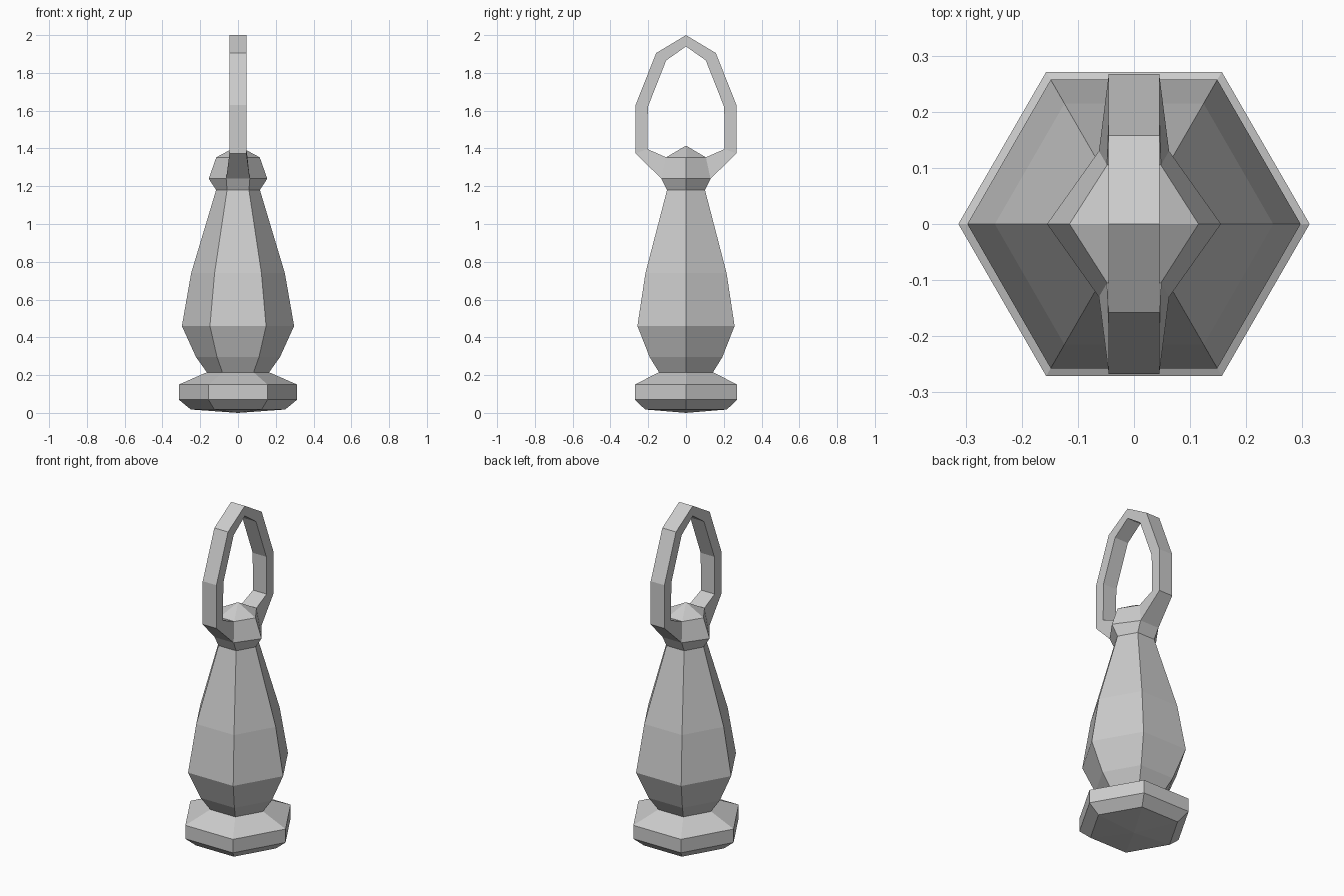
import bpy, bmesh, math

if "Cube" in bpy.data.objects:
    bpy.data.objects.remove(bpy.data.objects["Cube"])


def finish(bm, name):
    bmesh.ops.remove_doubles(bm, verts=bm.verts, dist=1e-5)
    bmesh.ops.recalc_face_normals(bm, faces=bm.faces)
    mesh = bpy.data.meshes.new(name)
    bm.to_mesh(mesh)
    bm.free()
    obj = bpy.data.objects.new(name, mesh)
    bpy.context.collection.objects.link(obj)
    return obj


def bridge(bm, a, b):
    n = len(a)
    for i in range(n):
        bm.faces.new((a[i], a[(i + 1) % n], b[(i + 1) % n], b[i]))


def hex_ring(bm, r, z, sx=None, sy=None):
    # corners on the x axis; the other four may be squeezed
    sx = r / 2 if sx is None else sx
    sy = r * math.sqrt(0.75) if sy is None else sy
    pts = [(r, 0), (sx, sy), (-sx, sy), (-r, 0), (-sx, -sy), (sx, -sy)]
    return [bm.verts.new((x, y, z)) for x, y in pts]


# Six-sided turned body: foot, belly, neck and head
profile = [
    (0.25, 0.018), (0.313, 0.07), (0.313, 0.15), (0.165, 0.215),
    (0.222, 0.295), (0.297, 0.46), (0.248, 0.74), (0.116, 1.18),
    (0.155, 1.24, 0.0625, 0.13), (0.115, 1.353, 0.048, 0.105),
]
bm = bmesh.new()
rings = [hex_ring(bm, *p) for p in profile]
for a, b in zip(rings, rings[1:]):
    bridge(bm, a, b)
for ring, z in ((rings[0], 0.0), (rings[-1], 1.415)):
    tip = bm.verts.new((0, 0, z))
    for i in range(6):
        bm.faces.new((ring[i], ring[(i + 1) % 6], tip))
finish(bm, "body")

# Flat loop growing out of both head faces
# each section: outer (y, z, half width), inner (y, z, half width)
half = [
    ((0.13, 1.24, 0.0625), (0.105, 1.353, 0.048)),
    ((0.267, 1.373, 0.045), (0.205, 1.397, 0.045)),
    ((0.267, 1.63, 0.045), (0.202, 1.62, 0.045)),
    ((0.158, 1.905, 0.045), (0.105, 1.866, 0.045)),
    ((0.0, 2.0, 0.045), (0.0, 1.94, 0.045)),
]
bm = bmesh.new()
for side in (1, -1):
    sections = []
    for (yo, zo, wo), (yi, zi, wi) in half:
        pts = [(-wo, yo, zo), (wo, yo, zo), (wi, yi, zi), (-wi, yi, zi)]
        sections.append([bm.verts.new((x, y * side, z)) for x, y, z in pts])
    for a, b in zip(sections, sections[1:]):
        bridge(bm, a, b)
finish(bm, "hanging_loop")
